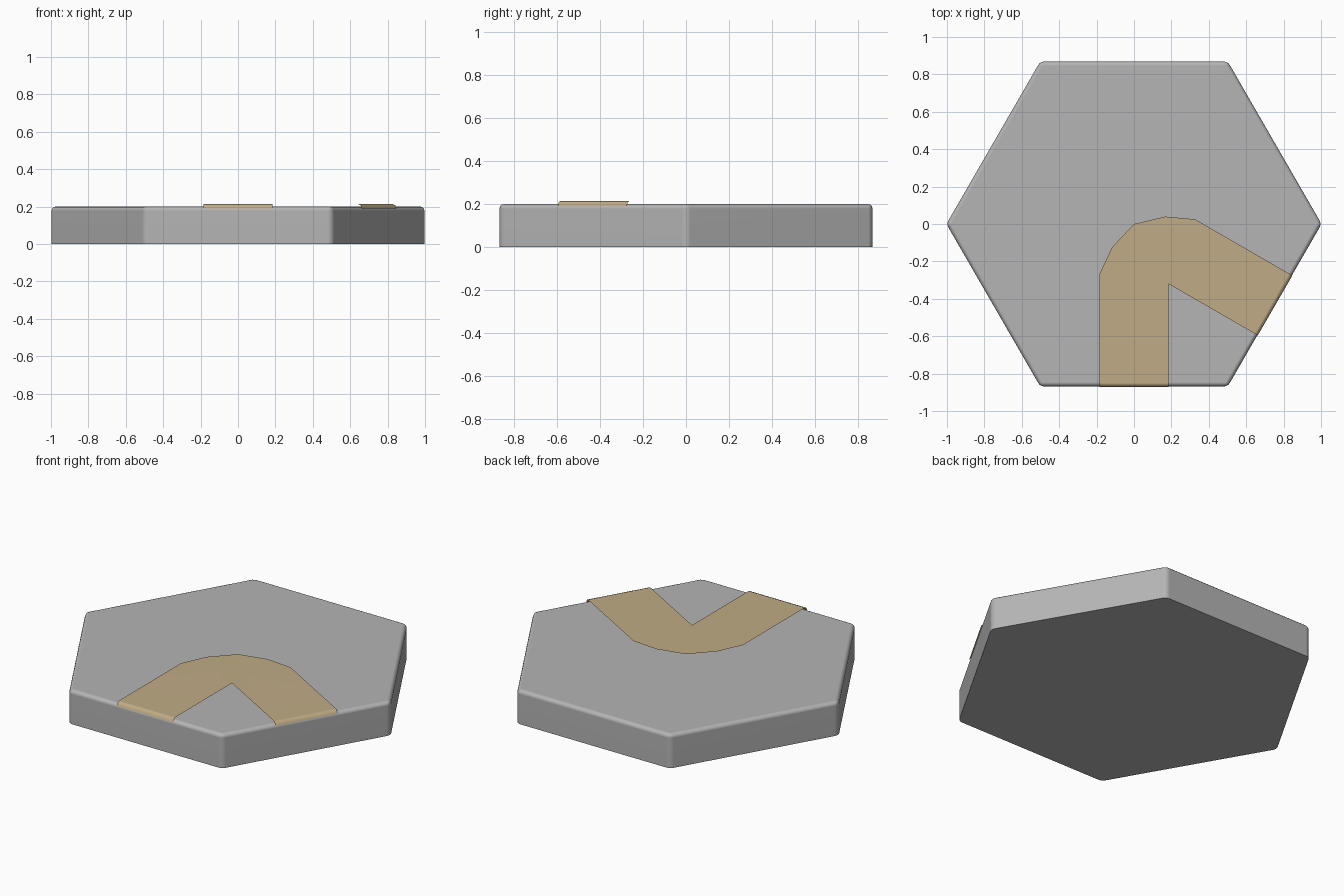
import bpy, bmesh
from math import cos, sin, pi, radians
from mathutils import Vector

if "Cube" in bpy.data.objects:
    bpy.data.objects.remove(bpy.data.objects["Cube"])

HEIGHT, RADIUS = 0.2, 1.003


def make_object(name, bm, color):
    bmesh.ops.remove_doubles(bm, verts=bm.verts, dist=1e-5)
    mesh = bpy.data.meshes.new(name)
    bm.to_mesh(mesh)
    bm.free()
    obj = bpy.data.objects.new(name, mesh)
    bpy.context.collection.objects.link(obj)
    mat = bpy.data.materials.new(name + "_paint")
    mat.diffuse_color = (*color, 1)
    mat.use_nodes = True
    mat.node_tree.nodes["Principled BSDF"].inputs["Base Color"].default_value = mat.diffuse_color
    mesh.materials.append(mat)
    # smooth rims with flat-looking large faces
    bpy.ops.object.select_all(action='DESELECT')
    bpy.context.view_layer.objects.active = obj
    obj.select_set(True)
    bpy.ops.object.shade_smooth_by_angle(angle=radians(60))
    weighted = obj.modifiers.new("weighted", 'WEIGHTED_NORMAL')
    weighted.keep_sharp = True
    return obj


# Hexagonal tile with rounded top rim and corners, sharp flat base
bm = bmesh.new()
base = bm.faces.new([bm.verts.new((RADIUS * cos(i * pi / 3), RADIUS * sin(i * pi / 3), 0))
                     for i in range(6)])
ext = bmesh.ops.extrude_face_region(bm, geom=[base], use_keep_orig=True)
bmesh.ops.translate(bm, vec=(0, 0, HEIGHT),
                    verts=[g for g in ext["geom"] if isinstance(g, bmesh.types.BMVert)])
bmesh.ops.recalc_face_normals(bm, faces=bm.faces)
rim = [e for e in bm.edges if max(v.co.z for v in e.verts) > 0.1]
bmesh.ops.bevel(bm, geom=rim, offset=0.022, segments=3, profile=0.5, affect='EDGES')
make_object("hex_tile", bm, (0.46, 0.46, 0.46))

# Bent path: a thin open sheet just above the tile, folding over the rim at both ends
W, TOP = 0.185, 0.213
lip = [(-0.850, TOP), (-0.865, 0.207), (-0.871, 0.190)]
outer = [(0, 0), (-0.118, -0.125), (-W, -0.27)]
arm = [[(W, -W * 3 ** 0.5, TOP)] + [(x, y, TOP) for x, y in outer]
       + [(-W, *lip[0]), (W, *lip[0])]]
for a, b in zip(lip, lip[1:]):
    arm.append([(W, *a), (-W, *a), (-W, *b), (W, *b)])


def reflect(p):
    # mirror across the tile diagonal at -60 degrees
    c, s = cos(radians(-120)), sin(radians(-120))
    return (c * p[0] + s * p[1], s * p[0] - c * p[1], p[2])


bm = bmesh.new()
for poly in arm:
    for pts in (poly, [reflect(p) for p in poly]):
        face = bm.faces.new([bm.verts.new(Vector(p)) for p in pts])
        face.normal_update()
        if face.normal.z < 0:
            face.normal_flip()
make_object("bent_path", bm, (0.53, 0.41, 0.235))
